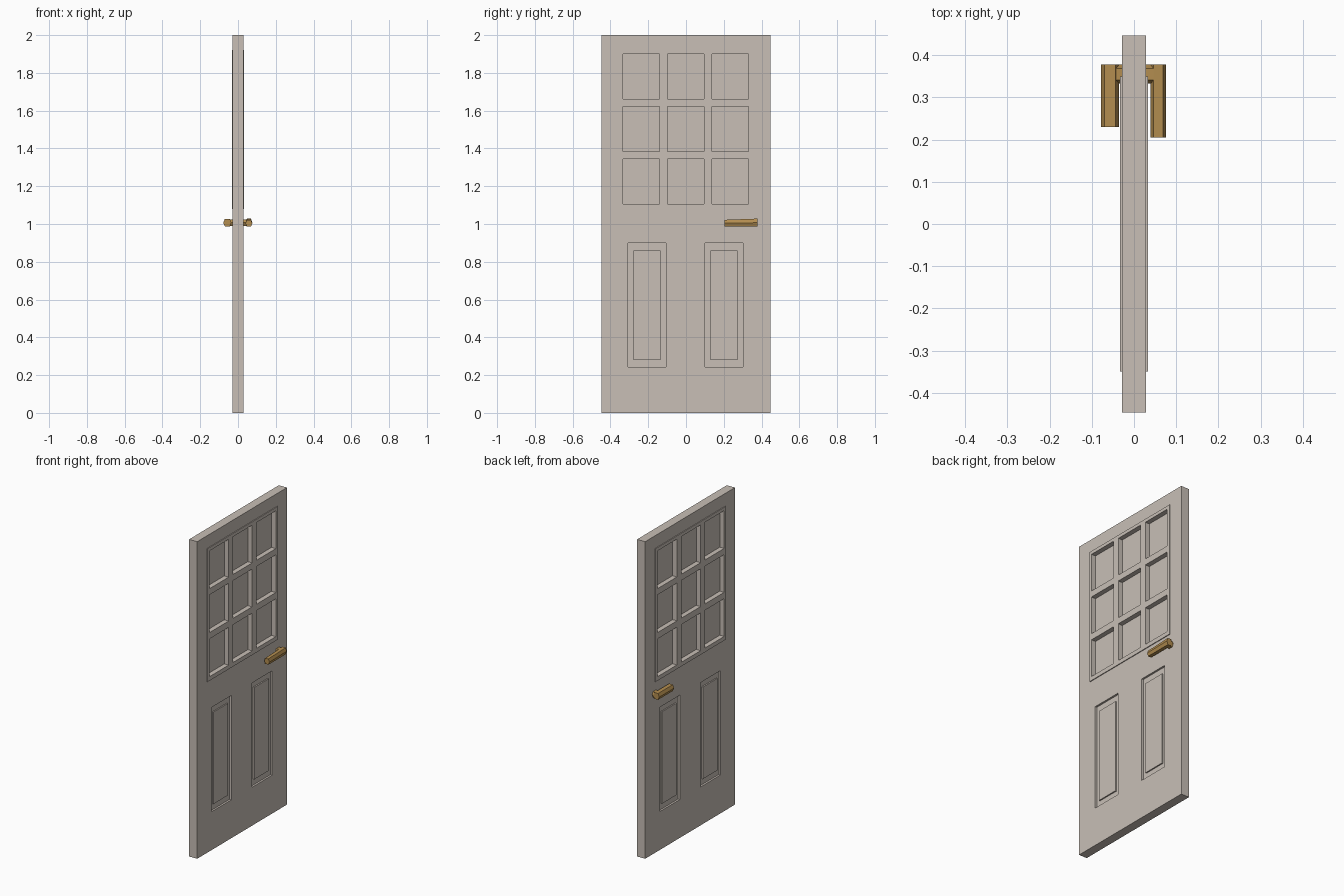
import bpy, bmesh, math
from mathutils import Matrix, Vector

if "Cube" in bpy.data.objects:
    bpy.data.objects.remove(bpy.data.objects["Cube"])


def material(name, rgb):
    m = bpy.data.materials.new(name)
    m.diffuse_color = (*rgb, 1)
    m.use_nodes = True
    m.node_tree.nodes["Principled BSDF"].inputs["Base Color"].default_value = m.diffuse_color
    return m


PAINT = material("warm_grey_paint", (0.578, 0.521, 0.468))
BRASS = material("brass", (0.456, 0.27, 0.08))


def finish(name, bm, mat):
    bmesh.ops.recalc_face_normals(bm, faces=bm.faces)
    me = bpy.data.meshes.new(name)
    bm.to_mesh(me)
    bm.free()
    me.materials.append(mat)
    ob = bpy.data.objects.new(name, me)
    bpy.context.collection.objects.link(ob)
    return ob


def boxes(name, extents, mat=PAINT):
    """One object from several (x0, x1, y0, y1, z0, z1) boxes."""
    bm = bmesh.new()
    for x0, x1, y0, y1, z0, z1 in extents:
        mid = Vector((x0 + x1, y0 + y1, z0 + z1)) / 2
        size = Matrix.Diagonal((x1 - x0, y1 - y0, z1 - z0, 1))
        bmesh.ops.create_cube(bm, size=1, matrix=Matrix.Translation(mid) @ size)
    return finish(name, bm, mat)


def cut(ob, extents):
    """Subtract boxes from an object and discard the cutter."""
    cutter = boxes("cutter", extents)
    cutter.hide_render = True
    mod = ob.modifiers.new("cut", "BOOLEAN")
    mod.operation, mod.solver, mod.object = "DIFFERENCE", "EXACT", cutter
    bpy.context.view_layer.objects.active = ob
    bpy.ops.object.modifier_apply(modifier=mod.name)
    bpy.data.objects.remove(cutter)


# Door slab with a window opening and two panel recesses on each face
HALF = 0.028
panels = (-0.206, 0.201)
slab = boxes("door_slab", [(-HALF, HALF, -0.447, 0.447, 0, 2)])
cut(slab, [(-0.1, 0.1, -0.35, 0.35, 1.08, 1.92)]
    + [(min(s * 0.016, s * 0.05), max(s * 0.016, s * 0.05),
        c - 0.1, c + 0.1, 0.242, 0.9) for c in panels for s in (-1, 1)])

# Raised fields inside the recesses
boxes("raised_panels", [(-0.024, 0.024, c - 0.072, c + 0.072, 0.28, 0.86) for c in panels])

# Window grille standing slightly proud of the slab, three by three openings
grille = boxes("window_grille", [(-0.033, 0.033, -0.35, 0.35, 1.08, 1.92)])
cut(grille, [(-0.1, 0.1, y - 0.096, y + 0.096, z - 0.119, z + 0.119)
             for y in (-0.237, -0.002, 0.234) for z in (1.225, 1.503, 1.78)])

# Blank pane in the middle of the thickness
boxes("window_pane", [(-0.003, 0.003, -0.345, 0.345, 1.085, 1.915)])


def hex_bar(name, a, b, wide, ha, hb):
    """Hexagonal bar from a to b, flat on top, with end heights ha and hb."""
    a, b = Vector(a), Vector(b)
    side = (b - a).cross(Vector((0, 0, 1))).normalized()
    bm = bmesh.new()
    rings = []
    for p, h in ((a, ha), (b, hb)):
        rings.append([bm.verts.new(p + side * wide / 2 * u + Vector((0, 0, h / 2 * v)))
                      for u, v in ((1, 0), (.6, 1), (-.6, 1), (-1, 0), (-.6, -1), (.6, -1))])
    for r in rings:
        bm.faces.new(r)
    for i in range(6):
        j = (i + 1) % 6
        bm.faces.new((rings[0][i], rings[0][j], rings[1][j], rings[1][i]))
    return finish(name, bm, BRASS)


# Lever handles: a short stem and a lever on each face
hex_bar("right_stem", (0.02, 0.355, 1.007), (0.06, 0.355, 1.007), 0.045, 0.036, 0.036)
hex_bar("right_lever", (0.0575, 0.378, 1.007), (0.0575, 0.205, 1.004), 0.036, 0.043, 0.036)
hex_bar("left_stem", (-0.02, 0.355, 1.007), (-0.06, 0.355, 1.007), 0.045, 0.036, 0.036)
hex_bar("left_lever", (-0.0565, 0.378, 1.007), (-0.0565, 0.23, 1.007), 0.043, 0.04, 0.04)
